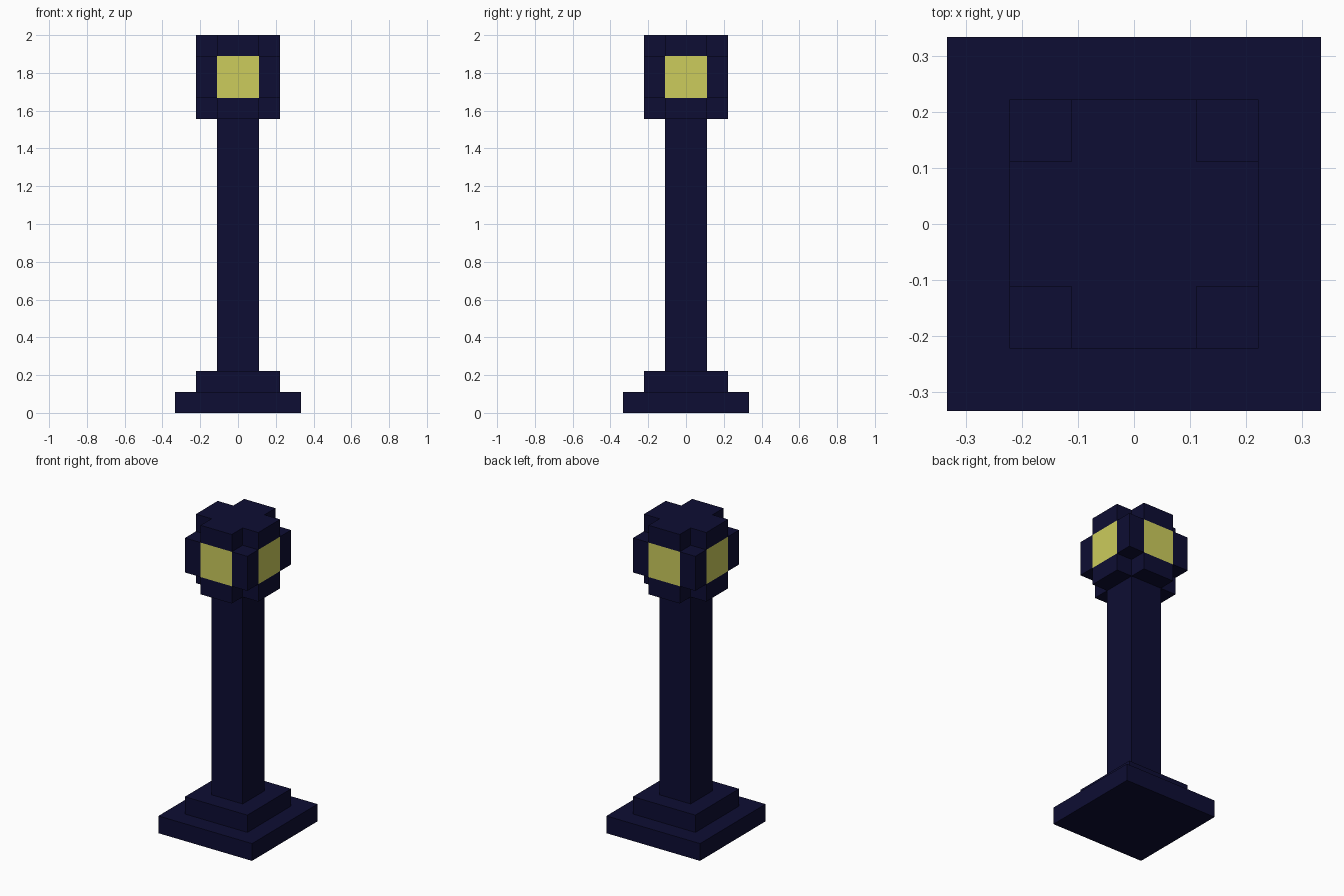
import bpy, bmesh
from mathutils import Vector

if "Cube" in bpy.data.objects:
    bpy.data.objects.remove(bpy.data.objects["Cube"])

U = 2 / 18  # block unit: the lamp is 18 blocks tall


def material(name, color):
    m = bpy.data.materials.new(name)
    m.diffuse_color = (*color, 1)
    m.use_nodes = True
    m.node_tree.nodes["Principled BSDF"].inputs["Base Color"].default_value = m.diffuse_color
    return m


navy = material("dark_navy", (0.004, 0.004, 0.033))
glow = material("lamp_yellow", (0.604, 0.604, 0.107))


def finish(name, bm, *mats):
    mesh = bpy.data.meshes.new(name)
    bm.to_mesh(mesh)
    bm.free()
    for m in mats:
        mesh.materials.append(m)
    obj = bpy.data.objects.new(name, mesh)
    bpy.context.collection.objects.link(obj)
    return obj


def block(name, width, z0, z1):
    """Square block centred on the axis, sizes in block units."""
    bm = bmesh.new()
    bmesh.ops.create_cube(bm, size=1)
    for v in bm.verts:
        v.co = Vector((v.co.x * width, v.co.y * width,
                       z0 + (v.co.z + 0.5) * (z1 - z0))) * U
    return finish(name, bm, navy)


# Stepped base and post
block("base_slab", 6, 0, 1)
block("base_step", 4, 1, 2)
block("post", 2, 2, 14)

# Lamp head: a 3x3x3 arrangement of cells with the eight corners left out
cuts = (-2, -1, 1, 2)
cells = {(i, j, k) for i in range(3) for j in range(3) for k in range(3)
         if 1 in (i, j, k)}
bm = bmesh.new()
for cell in cells:
    for axis in range(3):
        for side in (0, 1):
            neighbour = list(cell)
            neighbour[axis] += 2 * side - 1
            if tuple(neighbour) in cells:
                continue
            # Outer face of this cell
            corners = []
            for a, b in ((0, 0), (1, 0), (1, 1), (0, 1)):
                p = list(cell)
                p[axis] += side
                p[(axis + 1) % 3] += a
                p[(axis + 2) % 3] += b
                x, y, z = (cuts[n] for n in p)
                corners.append(bm.verts.new(Vector((x, y, z + 16)) * U))
            face = bm.faces.new(corners if side else corners[::-1])
            # Glowing pane in the middle of each of the four sides
            face.material_index = int(axis < 2 and cell.count(1) == 2 and cell[axis] != 1)
bmesh.ops.remove_doubles(bm, verts=bm.verts[:], dist=0.001)
finish("lamp_head", bm, navy, glow)
